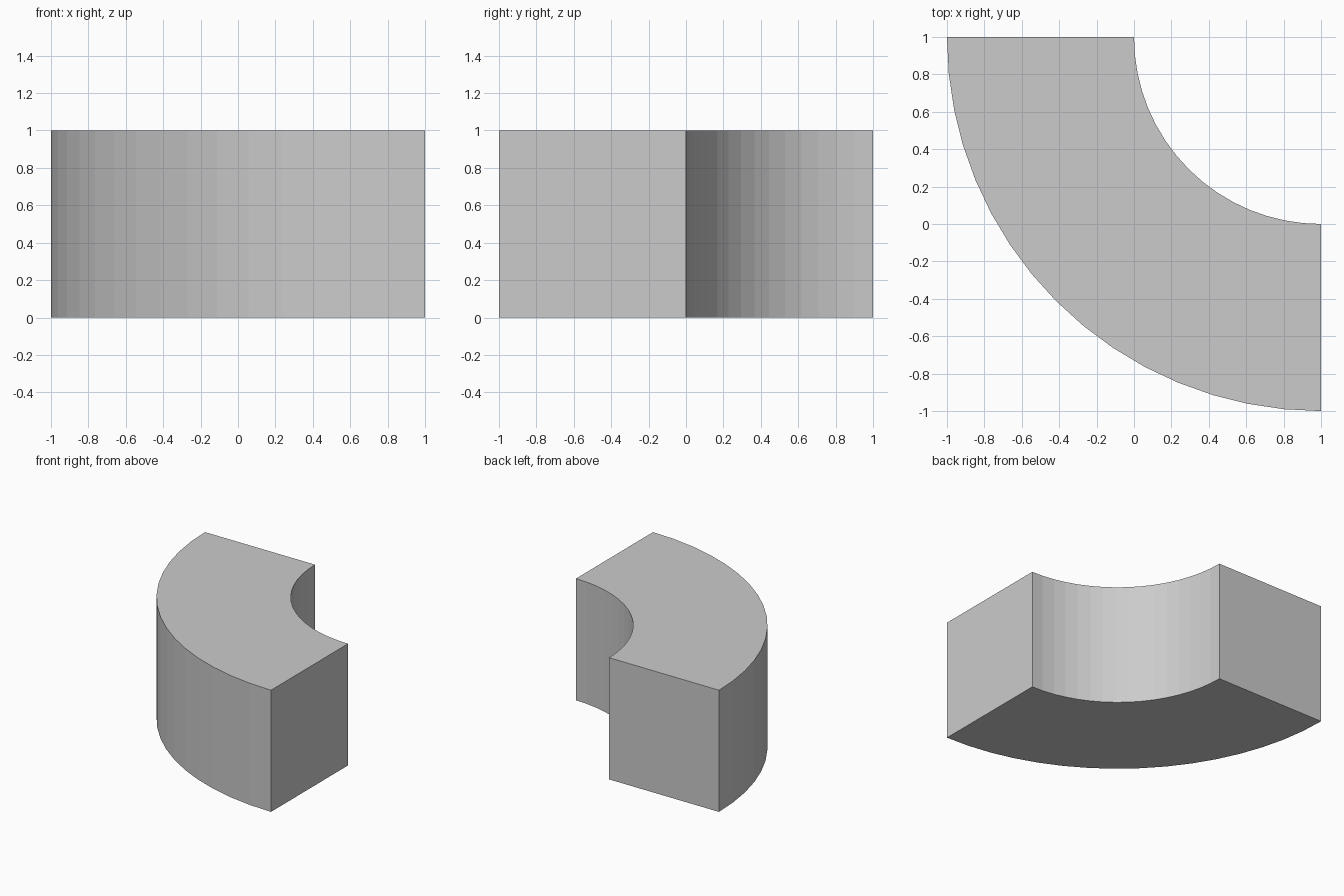
import bpy, bmesh
from math import sin, cos, pi

if "Cube" in bpy.data.objects:
    bpy.data.objects.remove(bpy.data.objects["Cube"])

SEGMENTS = 16
CENTRE = (1.0, 1.0)
INNER, OUTER, HEIGHT = 1.0, 2.0, 1.0


def arc(radius):
    """Quarter arc from the -x end to the -y end."""
    steps = [i * pi / 2 / SEGMENTS for i in range(SEGMENTS + 1)]
    return [(CENTRE[0] - radius * cos(a), CENTRE[1] - radius * sin(a), 0) for a in steps]


# Quarter-ring footprint, extruded upwards
bm = bmesh.new()
outline = arc(OUTER) + arc(INNER)[::-1]
base = bm.faces.new([bm.verts.new(p) for p in outline])
top = bmesh.ops.extrude_face_region(bm, geom=[base], use_keep_orig=True)
top_verts = [g for g in top["geom"] if isinstance(g, bmesh.types.BMVert)]
bmesh.ops.translate(bm, verts=top_verts, vec=(0, 0, HEIGHT))
bmesh.ops.recalc_face_normals(bm, faces=bm.faces)

mesh = bpy.data.meshes.new("curved_block")
bm.to_mesh(mesh)
bm.free()
block = bpy.data.objects.new("curved_block", mesh)
bpy.context.collection.objects.link(block)
